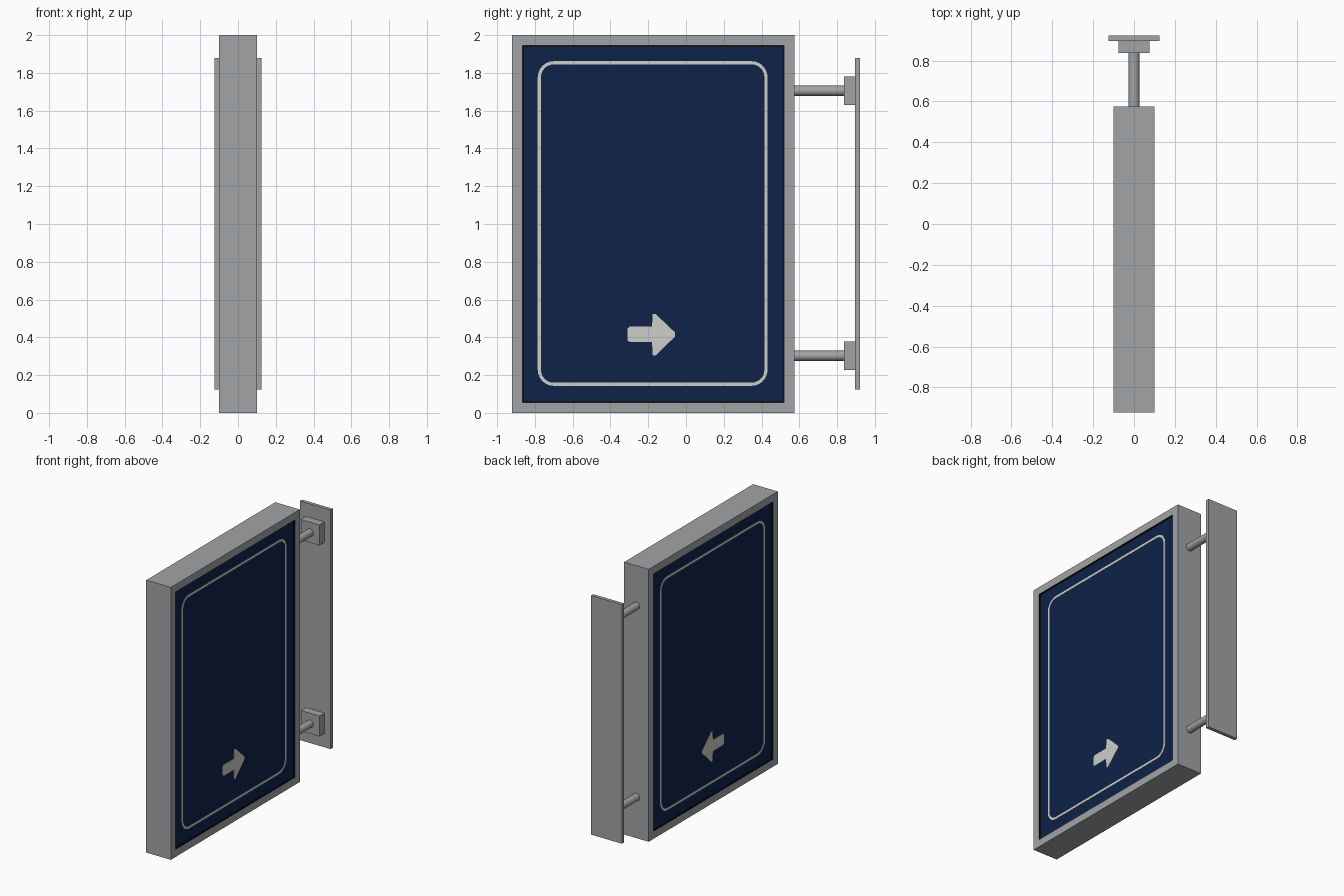
import bpy, bmesh, math
from mathutils import Matrix, Vector

if "Cube" in bpy.data.objects:
    bpy.data.objects.remove(bpy.data.objects["Cube"])


def mat(name, rgb):
    m = bpy.data.materials.new(name)
    m.diffuse_color = (*rgb, 1)
    m.use_nodes = True
    m.node_tree.nodes["Principled BSDF"].inputs["Base Color"].default_value = m.diffuse_color
    return m


GREY = mat("frame grey", (0.355, 0.37, 0.375))
BLUE = mat("panel navy", (0.0044, 0.0165, 0.066))
BLACK = mat("gasket black", (0.003, 0.004, 0.008))
WHITE = mat("marking white", (0.61, 0.61, 0.58))


def finish(name, bm, mats):
    bmesh.ops.recalc_face_normals(bm, faces=bm.faces)
    me = bpy.data.meshes.new(name)
    bm.to_mesh(me)
    bm.free()
    for m in mats:
        me.materials.append(m)
    ob = bpy.data.objects.new(name, me)
    bpy.context.collection.objects.link(ob)
    return ob


def box_bm(lo, hi):
    lo, hi = Vector(lo), Vector(hi)
    bm = bmesh.new()
    bmesh.ops.create_cube(bm, size=1, matrix=Matrix.Translation((lo + hi) / 2)
                          @ Matrix.Diagonal((*(hi - lo), 1)))
    return bm


# Sign cabinet: both broad sides inset, recessed, gasketed and panelled
bm = box_bm((-0.10, -0.922, 0), (0.10, 0.575, 2.0))
for f in [f for f in bm.faces if abs(f.normal.x) > 0.9]:
    bmesh.ops.inset_region(bm, faces=[f], thickness=0.078)
    ext = bmesh.ops.inset_region(bm, faces=[f], thickness=0.0005, depth=-0.01)
    for g in ext["faces"]:
        g.material_index = 1
    for g in bmesh.ops.inset_region(bm, faces=[f], thickness=0.011)["faces"]:
        g.material_index = 1
    f.material_index = 2
finish("sign_cabinet", bm, [GREY, BLACK, BLUE])


def rounded(y0, y1, z0, z1, r, n=6):
    pts = []
    for cy, cz, a in ((y1 - r, z1 - r, 0), (y0 + r, z1 - r, 90),
                      (y0 + r, z0 + r, 180), (y1 - r, z0 + r, 270)):
        for i in range(n + 1):
            t = math.radians(a + 90 * i / n)
            pts.append((cy + r * math.cos(t), cz + r * math.sin(t)))
    return pts


# Rounded outline and arrow, thin plates on both panels
X0, X1 = 0.089, 0.092
outer = rounded(-0.785, 0.432, 0.143, 1.862, 0.085)
inner = rounded(-0.768, 0.415, 0.160, 1.845, 0.068)
arrow = [(-0.31, 0.385), (-0.298, 0.375), (-0.18, 0.375), (-0.176, 0.305),
         (-0.16, 0.305), (-0.057, 0.405), (-0.057, 0.425), (-0.16, 0.523),
         (-0.176, 0.523), (-0.18, 0.457), (-0.298, 0.457), (-0.31, 0.447)]
for side, s in (("right", 1), ("left", -1)):
    bm = bmesh.new()
    rings = [[bm.verts.new((s * x, y, z)) for y, z in loop]
             for x, loop in ((X0, outer), (X1, outer), (X1, inner), (X0, inner))]
    n = len(outer)
    for k in range(4):
        a, b = rings[k], rings[(k + 1) % 4]
        for i in range(n):
            j = (i + 1) % n
            bm.faces.new((a[i], a[j], b[j], b[i]))
    finish("outline_" + side, bm, [WHITE])

    bm = bmesh.new()
    a, b = [[bm.verts.new((s * x, y, z)) for y, z in arrow] for x in (X0, X1)]
    bm.faces.new(a)
    bm.faces.new(b)
    for i in range(len(arrow)):
        j = (i + 1) % len(arrow)
        bm.faces.new((a[i], a[j], b[j], b[i]))
    finish("arrow_" + side, bm, [WHITE])

# Wall plate
finish("wall_plate", box_bm((-0.125, 0.896, 0.125), (0.125, 0.922, 1.88)), [GREY])

# Mounting blocks and rods
for label, z in (("lower", 0.302), ("upper", 1.705)):
    finish("mount_block_" + label,
           box_bm((-0.076, 0.837, z - 0.075), (0.076, 0.897, z + 0.075)), [GREY])
    bm = bmesh.new()
    bmesh.ops.create_cone(bm, cap_ends=True, segments=16, radius1=0.027,
                          radius2=0.027, depth=0.28,
                          matrix=Matrix.Translation((0, 0.705, z))
                          @ Matrix.Rotation(math.pi / 2, 4, 'X'))
    for f in bm.faces:
        f.smooth = len(f.verts) == 4
    finish("mount_rod_" + label, bm, [GREY])
